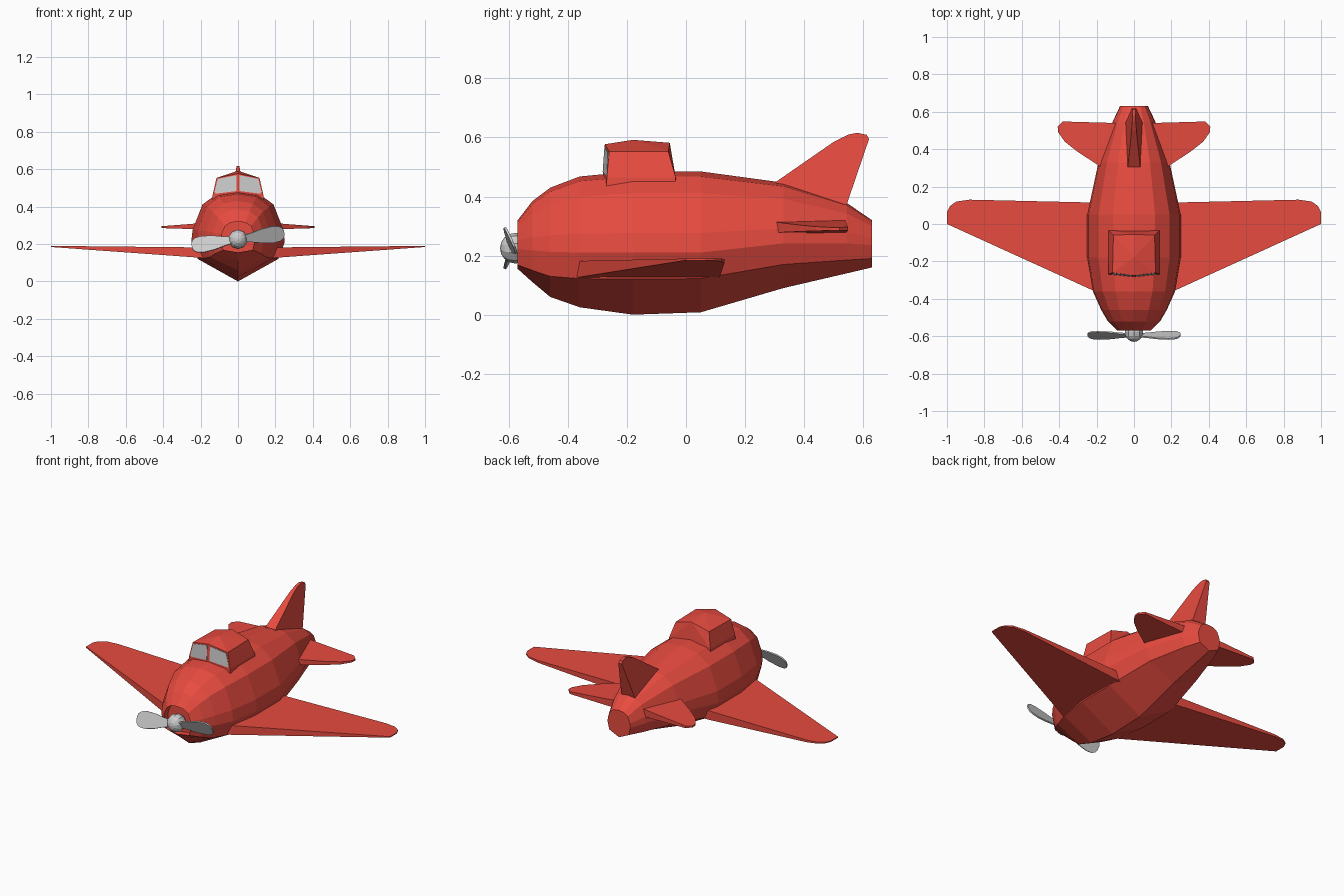
import bpy, bmesh, math
from mathutils import Vector, Matrix

if "Cube" in bpy.data.objects:
    bpy.data.objects.remove(bpy.data.objects["Cube"])

red = bpy.data.materials.new("red_paint")
red.diffuse_color = (0.8, 0.07, 0.05, 1)
red.use_nodes = True
red.node_tree.nodes["Principled BSDF"].inputs["Base Color"].default_value = red.diffuse_color


def finish(bm, name, mat=None):
    bmesh.ops.recalc_face_normals(bm, faces=bm.faces)
    me = bpy.data.meshes.new(name)
    bm.to_mesh(me)
    bm.free()
    ob = bpy.data.objects.new(name, me)
    bpy.context.collection.objects.link(ob)
    if mat:
        me.materials.append(mat)
    return ob


def loft(rings):
    """Skin closed rings of equal length and cap both ends."""
    bm = bmesh.new()
    vs = [[bm.verts.new(p) for p in r] for r in rings]
    n = len(vs[0])
    for a, b in zip(vs, vs[1:]):
        for i in range(n):
            j = (i + 1) % n
            bm.faces.new((a[i], a[j], b[j], b[i]))
    first = bm.faces.new(vs[0])
    bm.faces.new(vs[-1])
    return bm, first


# Fuselage: y, half width, keel z, chine z, side z, top z
stations = [
    (-0.57, 0.09, 0.155, 0.168, 0.24, 0.32),
    (-0.52, 0.14, 0.11, 0.15, 0.24, 0.385),
    (-0.46, 0.175, 0.06, 0.13, 0.24, 0.43),
    (-0.36, 0.22, 0.025, 0.122, 0.24, 0.468),
    (-0.18, 0.25, 0.0, 0.12, 0.24, 0.485),
    (0.05, 0.25, 0.008, 0.122, 0.24, 0.485),
    (0.33, 0.19, 0.09, 0.17, 0.265, 0.447),
    (0.545, 0.115, 0.14, 0.185, 0.26, 0.378),
    (0.63, 0.075, 0.16, 0.19, 0.25, 0.32),
]


def section(y, w, zb, zc, zs, zt):
    h = zt - zs
    half = [(0.86 * w, zc), (w, zs - 0.25 * (zs - zc)), (0.97 * w, zs + 0.15 * h),
            (0.76 * w, zs + 0.7 * h), (0.45 * w, zs + 0.93 * h)]
    return ([(0, y, zb)] + [(x, y, z) for x, z in half] + [(0, y, zt)]
            + [(-x, y, z) for x, z in reversed(half)])


bm, nose = loft([section(*s) for s in stations])
# recessed air intake in the nose
bmesh.ops.inset_region(bm, faces=[nose], thickness=0.02)
for v in nose.verts:
    v.co.y += 0.04
finish(bm, "fuselage", red)


# Wings and tailplanes: plan outline with top and bottom heights tapering along x
def panel(name, outline, x0, x1, root, tip):
    def z(x, k):
        return root[k] + (tip[k] - root[k]) * (x - x0) / (x1 - x0)
    for s, side in ((1, "right"), (-1, "left")):
        b, _ = loft([[(s * x, y, z(x, k)) for x, y in outline] for k in (0, 1)])
        finish(b, f"{side}_{name}", red)


panel("wing", [(0.12, -0.40), (0.22, -0.355), (1.0, 0.0), (1.0, 0.065), (0.985, 0.095),
               (0.95, 0.12), (0.88, 0.13), (0.23, 0.115), (0.12, 0.11)],
      0.22, 1.0, (0.128, 0.182), (0.184, 0.19))
panel("tailplane", [(0.06, 0.24), (0.185, 0.31), (0.30, 0.385), (0.37, 0.44), (0.405, 0.49),
                    (0.408, 0.52), (0.38, 0.548), (0.10, 0.54), (0.06, 0.54)],
      0.18, 0.41, (0.278, 0.313), (0.285, 0.295))

# Tail fin: side outline, thinner towards the top
fin = [(0.30, 0.40), (0.305, 0.45), (0.50, 0.585), (0.55, 0.61), (0.58, 0.616),
       (0.612, 0.609), (0.62, 0.595), (0.545, 0.375), (0.53, 0.33)]
bm, _ = loft([[(s * (0.033 - 0.15 * (z - 0.45)), y, z) for y, z in fin] for s in (1, -1)])
finish(bm, "tail_fin", red)

# Cockpit: convex hull of base, eave and ridge points
bm = bmesh.new()
pts = [(0, -0.285, 0.42), (0, -0.03, 0.42), (0, -0.275, 0.577), (0, -0.18, 0.592), (0, -0.055, 0.582)]
for s in (1, -1):
    pts += [(s * 0.138, -0.27, 0.42), (s * 0.138, -0.035, 0.42), (s * 0.135, -0.268, 0.465),
            (s * 0.135, -0.035, 0.465), (s * 0.115, -0.26, 0.553), (s * 0.11, -0.06, 0.553)]
for p in pts:
    bm.verts.new(p)
bmesh.ops.convex_hull(bm, input=bm.verts)
bmesh.ops.dissolve_limit(bm, angle_limit=math.radians(4), verts=bm.verts, edges=bm.edges)
finish(bm, "cockpit", red)

# Windscreen panes
for s, side in ((1, "right"), (-1, "left")):
    pane = [(0.009, 0.483), (0.128, 0.468), (0.108, 0.548), (0.009, 0.568)]
    bm, _ = loft([[(s * x, -0.285 + 0.07 * (z - 0.46) + 0.125 * x + d, z) for x, z in pane]
                  for d in (0, 0.03)])
    finish(bm, f"{side}_windscreen", None)

# Propeller hub
bm = bmesh.new()
bmesh.ops.create_uvsphere(bm, u_segments=10, v_segments=8, radius=0.052)
bmesh.ops.transform(bm, verts=bm.verts,
                    matrix=Matrix.Translation((0, -0.578, 0.225)) @ Matrix.Rotation(math.pi / 2, 4, 'X'))
finish(bm, "propeller_hub")

# Propeller blades: spanwise sections, pitched and slightly tilted
profile = [(0.03, 0.018), (0.08, 0.028), (0.13, 0.041), (0.19, 0.048), (0.225, 0.043), (0.243, 0.03), (0.25, 0.012)]
outline = [(x, c) for x, c in profile] + [(x, -c) for x, c in reversed(profile)]
for k, side in ((0, "right"), (1, "left")):
    bm, _ = loft([[(x, d, c) for x, c in outline] for d in (-0.004, 0.004)])
    m = (Matrix.Translation((0, -0.595, 0.225))
         @ Matrix.Rotation(k * math.pi - math.radians(8), 4, 'Y')
         @ Matrix.Rotation(math.radians(25), 4, 'X'))
    bmesh.ops.transform(bm, verts=bm.verts, matrix=m)
    finish(bm, f"{side}_propeller_blade")
